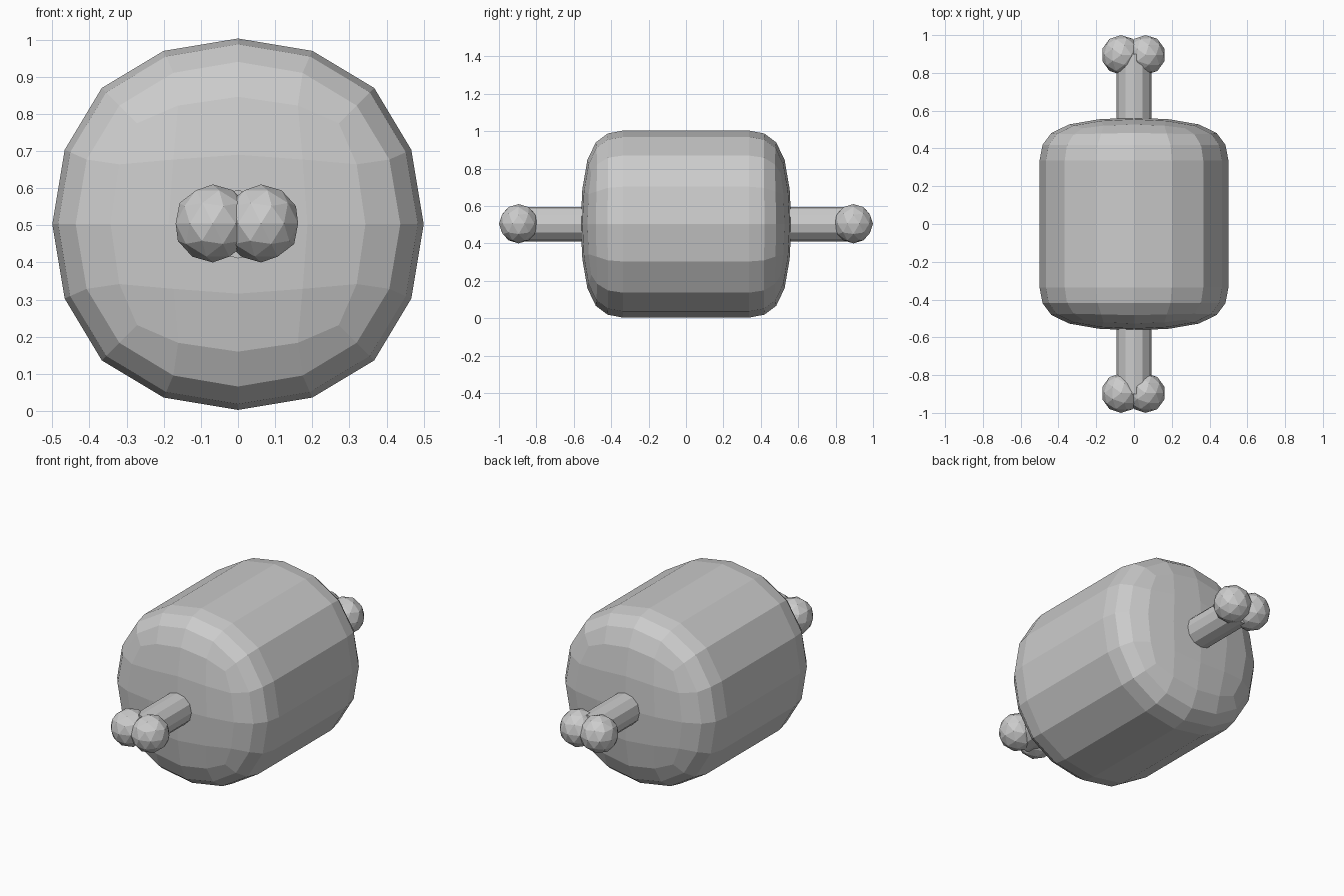
import bpy
import bmesh
from math import pi
from mathutils import Matrix, Vector

cube = bpy.data.objects.get("Cube")
if cube:
    bpy.data.objects.remove(cube, do_unlink=True)

AXIS_Z = 0.503

grey = bpy.data.materials.new("plain_grey")
grey.use_nodes = True
colour = (0.6, 0.6, 0.6, 1)
grey.diffuse_color = colour
grey.node_tree.nodes["Principled BSDF"].inputs["Base Color"].default_value = colour


def add_object(name, bm, location):
    mesh = bpy.data.meshes.new(name)
    bm.to_mesh(mesh)
    bm.free()
    mesh.materials.append(grey)
    obj = bpy.data.objects.new(name, mesh)
    obj.location = location
    bpy.context.collection.objects.link(obj)
    return obj


# Rounded barrel body: a box with two loop cuts, softened by subdivision
half_width, half_length, loop_y = 0.5333, 0.582, 0.275
bm = bmesh.new()
bmesh.ops.create_cube(bm, size=2)
bmesh.ops.scale(bm, vec=(half_width, half_length, half_width), verts=bm.verts)
for y in (-loop_y, loop_y):
    bmesh.ops.bisect_plane(bm, geom=bm.verts[:] + bm.edges[:] + bm.faces[:],
                           plane_co=(0, y, 0), plane_no=(0, 1, 0))
body = add_object("meat_body", bm, (0, 0, AXIS_Z))
subsurf = body.modifiers.new("rounding", 'SUBSURF')
subsurf.levels = subsurf.render_levels = 2
subsurf.use_limit_surface = False

# Bone at each end: a shaft with two faceted knobs
for end, side in (("front", -1), ("back", 1)):
    bm = bmesh.new()
    bmesh.ops.create_cone(bm, cap_ends=True, segments=12, radius1=0.092,
                          radius2=0.092, depth=0.5,
                          matrix=Matrix.Rotation(pi / 2, 4, 'X'))
    add_object(end + "_bone_shaft", bm, Vector((0, side * 0.65, AXIS_Z)))
    for label, x in (("right", -0.068), ("left", 0.062)):
        bm = bmesh.new()
        bmesh.ops.create_icosphere(bm, subdivisions=2, radius=0.105)
        add_object(f"{end}_{label}_bone_knob", bm, (x, side * 0.895, AXIS_Z + 0.002))
